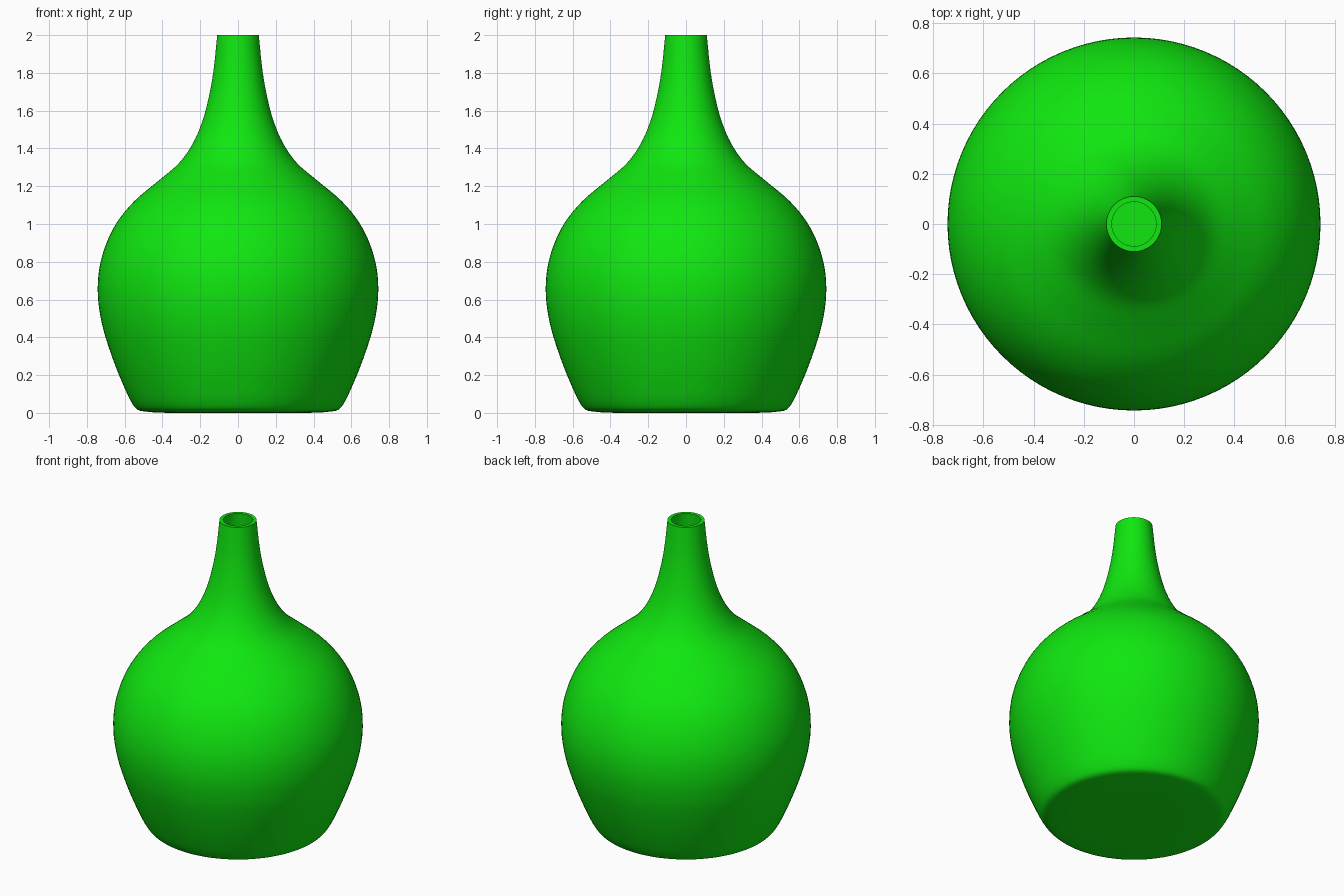
import bpy, bmesh, math
from mathutils import Vector

cube = bpy.data.objects.get("Cube")
if cube:
    bpy.data.objects.remove(cube, do_unlink=True)

WALL = 0.022

# Outer profile (radius, height) from the middle of the base to the rim
PROFILE = [(0, 0), (0.36, 0), (0.48, 0.006), (0.53, 0.016), (0.557, 0.045),
           (0.615, 0.165), (0.675, 0.32), (0.72, 0.47), (0.742, 0.62),
           (0.735, 0.76), (0.70, 0.89), (0.64, 1.01), (0.55, 1.12),
           (0.42, 1.23), (0.31, 1.325), (0.24, 1.425), (0.19, 1.54),
           (0.155, 1.67), (0.13, 1.81), (0.11, 2.0)]


def smooth_path(points, steps):
    """Pass a Catmull-Rom curve through the points."""
    pts = [Vector((r, 0, z)) for r, z in points]
    ext = [2 * pts[0] - pts[1]] + pts + [2 * pts[-1] - pts[-2]]
    path = []
    for a, b, c, d in zip(ext, ext[1:], ext[2:], ext[3:]):
        # Centripetal spacing avoids overshoot near the tight base corner
        t1 = (b - a).length ** 0.5
        t2 = t1 + (c - b).length ** 0.5
        t3 = t2 + (d - c).length ** 0.5
        for i in range(steps):
            t = t1 + (t2 - t1) * i / steps
            p = a.lerp(b, t / t1)
            q = b.lerp(c, (t - t1) / (t2 - t1))
            s = c.lerp(d, (t - t2) / (t3 - t2))
            u = p.lerp(q, t / t2)
            v = q.lerp(s, (t - t1) / (t3 - t1))
            path.append(u.lerp(v, (t - t1) / (t2 - t1)))
    return path + [pts[-1]]


# Vase wall, turned around the z axis
bm = bmesh.new()
verts = [bm.verts.new((max(p.x, 0), 0, max(p.z, 0))) for p in smooth_path(PROFILE, 4)]
edges = [bm.edges.new(pair) for pair in zip(verts, verts[1:])]
bmesh.ops.spin(bm, geom=verts + edges, cent=(0, 0, 0), axis=(0, 0, 1),
               angle=math.tau, steps=96)
bmesh.ops.remove_doubles(bm, verts=bm.verts[:], dist=0.0005)
bm.normal_update()
widest = max(bm.faces, key=lambda f: f.calc_center_median().xy.length)
outward = widest.calc_center_median()
outward.z = 0
bmesh.ops.recalc_face_normals(bm, faces=bm.faces[:])
bm.normal_update()
if widest.normal.dot(outward) < 0:
    bmesh.ops.reverse_faces(bm, faces=bm.faces[:])
mesh = bpy.data.meshes.new("vase")
bm.to_mesh(mesh)
bm.free()
vase = bpy.data.objects.new("vase", mesh)
bpy.context.collection.objects.link(vase)

# Green glaze
green = bpy.data.materials.new("green glaze")
green.use_nodes = True
color = (0.005, 0.8, 0.005, 1)
green.diffuse_color = color
green.node_tree.nodes["Principled BSDF"].inputs["Base Color"].default_value = color
mesh.materials.append(green)

# Hollow inside with a flat open rim
bpy.ops.object.select_all(action="DESELECT")
vase.select_set(True)
bpy.context.view_layer.objects.active = vase
shell = vase.modifiers.new("wall thickness", "SOLIDIFY")
shell.thickness = WALL
shell.offset = -1
bpy.ops.object.modifier_apply(modifier=shell.name)
for v in vase.data.vertices:
    if v.co.z > 2 - WALL / 2:
        v.co.z = 2
bpy.ops.object.shade_smooth_by_angle(angle=math.radians(40))
